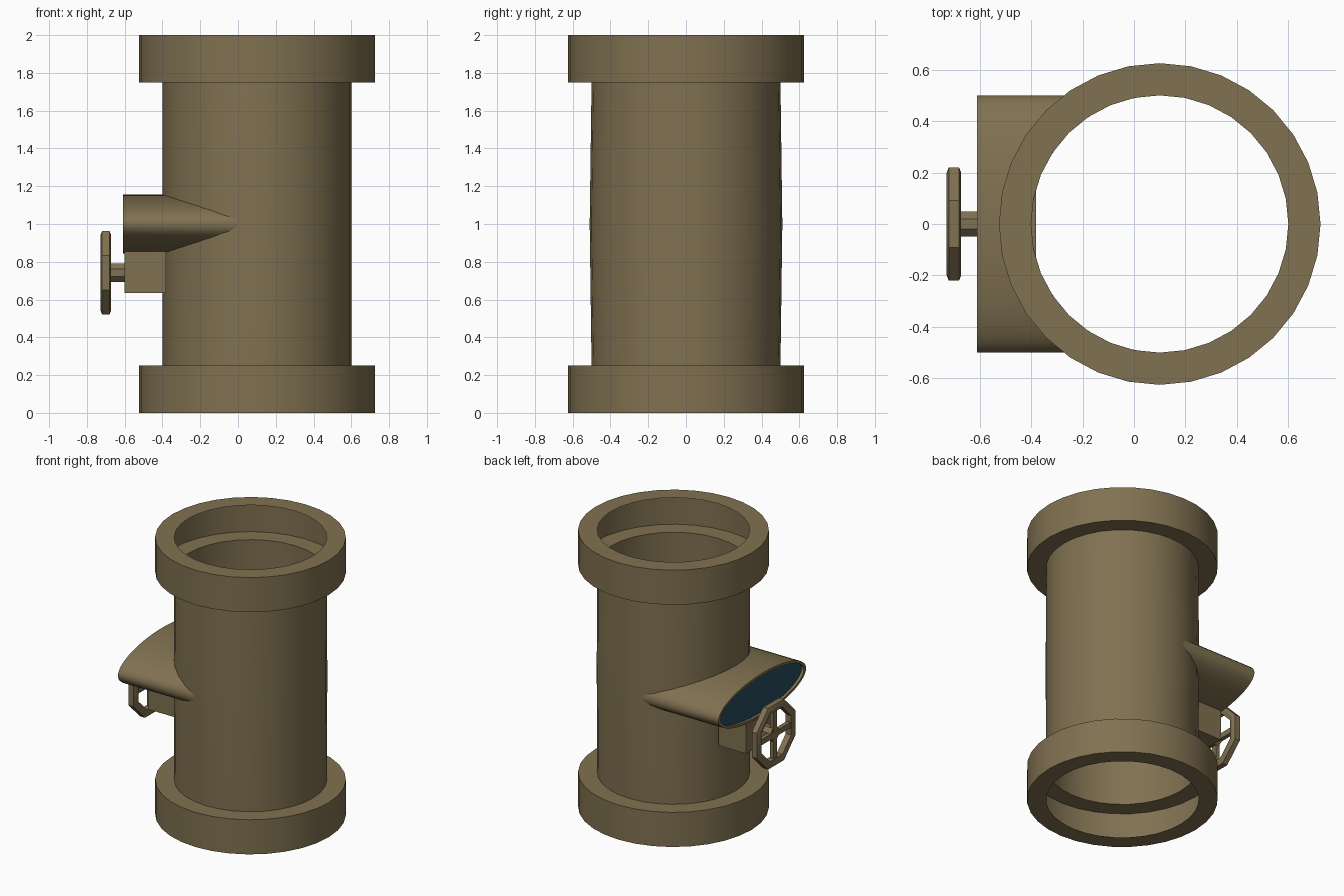
import bpy, math

if "Cube" in bpy.data.objects:
    bpy.data.objects.remove(bpy.data.objects["Cube"])

CX = 0.1  # x of the main pipe axis


def material(name, col):
    m = bpy.data.materials.new(name)
    m.diffuse_color = (*col, 1)
    m.use_nodes = True
    m.node_tree.nodes["Principled BSDF"].inputs["Base Color"].default_value = m.diffuse_color
    return m


BRONZE = material("dull bronze", (0.216, 0.165, 0.082))
BLUE = material("dark blue", (0.023, 0.072, 0.107))


def make(name, verts, faces, mat, smooth=True):
    me = bpy.data.meshes.new(name)
    me.from_pydata(verts, [], faces)
    ob = bpy.data.objects.new(name, me)
    bpy.context.collection.objects.link(ob)
    me.materials.append(mat)
    if smooth:
        bpy.ops.object.select_all(action='DESELECT')
        ob.select_set(True)
        bpy.context.view_layer.objects.active = ob
        bpy.ops.object.shade_smooth_by_angle(angle=math.radians(30))
    return ob


def loft(name, rings, mat, closed=False, smooth=True):
    """Bridge equal-sized closed rings of points."""
    n, k = len(rings[0]), len(rings)
    faces = []
    for i in range(k if closed else k - 1):
        a, b = i * n, (i + 1) % k * n
        faces += [(a + j, a + (j + 1) % n, b + (j + 1) % n, b + j) for j in range(n)]
    return make(name, [p for r in rings for p in r], faces, mat, smooth)


def box(name, x, y, z):
    v = [(a, b, c) for a in x for b in y for c in z]
    f = [(0, 1, 3, 2), (4, 6, 7, 5), (0, 4, 5, 1), (2, 3, 7, 6), (0, 2, 6, 4), (1, 5, 7, 3)]
    return make(name, v, f, BRONZE, False)


def circle_z(r, z, n=32, ys=1.0):
    return [(CX + r * math.cos(math.tau * i / n), ys * r * math.sin(math.tau * i / n), z)
            for i in range(n)]


def circle_x(r, x, z, n, phase=0.0):
    return [(x, r * math.cos(math.tau * i / n + phase), z + r * math.sin(math.tau * i / n + phase))
            for i in range(n)]


def ellipse(ry, rz, x=None, n=48):
    """Elliptical ring across x; without x it follows the pipe wall."""
    pts = []
    for i in range(n):
        a = math.tau * i / n
        y, z = ry * math.cos(a), 1 + rz * math.sin(a)
        px = CX - math.sqrt(max(0.25 - y * y, 0)) if x is None else x
        pts.append((px, y, z))
    return pts


# main pipe with hollow end collars, very slightly swollen at mid height
profile = [(0.5, 0), (0.625, 0), (0.625, 0.25), (0.5, 0.25), (0.5, 1),
           (0.5, 1.75), (0.625, 1.75), (0.625, 2), (0.5, 2)]
loft("main_pipe", [circle_z(r, z, ys=1.02 if z == 1 else 1) for r, z in profile], BRONZE)

# flat side outlet with a thin rim and a recessed water surface
loft("side_outlet", [ellipse(0.5, 0.155), ellipse(0.5, 0.155, -0.61),
                     ellipse(0.475, 0.137, -0.61), ellipse(0.475, 0.137, -0.59)], BRONZE)
disc = ellipse(0.475, 0.137, -0.59)
make("outlet_water", disc, [tuple(reversed(range(len(disc))))], BLUE, False)

# valve housing and stem
box("valve_housing", (-0.6, -0.38), (-0.17, 0.17), (0.635, 0.86))
WZ = 0.742
loft("valve_stem", [circle_x(0.052, x, WZ, 8, math.pi / 8) for x in (-0.59, -0.71)], BRONZE)
make("stem_cap", circle_x(0.052, -0.71, WZ, 8, math.pi / 8), [tuple(reversed(range(8)))], BRONZE, False)

# octagonal handwheel: rim and crossed spokes
K = 1 / math.cos(math.pi / 8)
section = [(0.22, -0.02), (0.22, 0.02), (0.2, 0.028), (0.17, 0.022), (0.17, -0.022), (0.2, -0.028)]
loft("wheel_rim", [circle_x(r * K, -0.7 + x, WZ, 8, math.pi / 8) for r, x in section],
     BRONZE, closed=True)
S = 0.02
box("wheel_spoke_level", (-0.715, -0.685), (-0.18, 0.18), (WZ - S, WZ + S))
box("wheel_spoke_upright", (-0.715, -0.685), (-S, S), (WZ - 0.18, WZ + 0.18))
